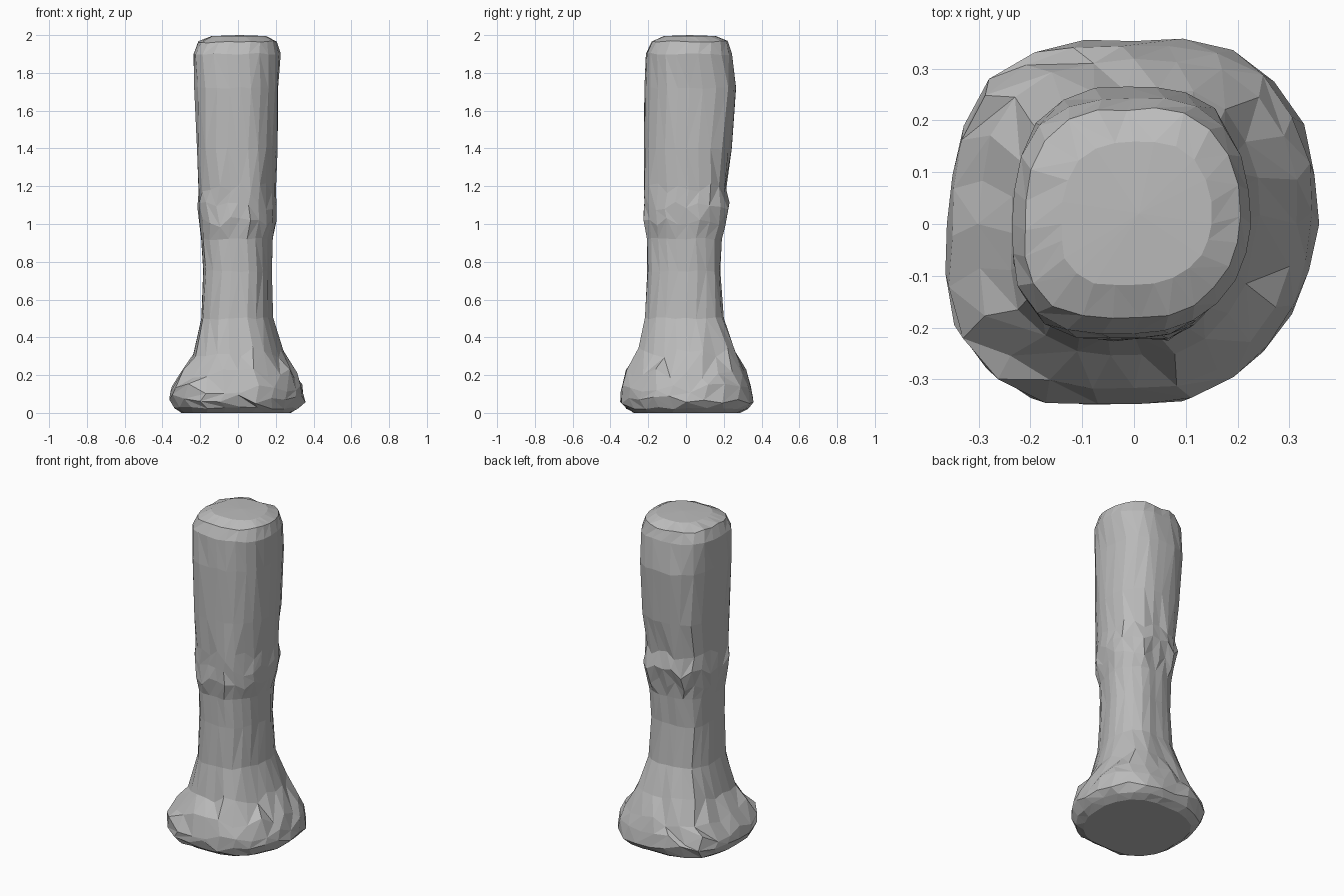
import bpy, bmesh, math, random
from mathutils import Vector

cube = bpy.data.objects.get("Cube")
if cube:
    bpy.data.objects.remove(cube, do_unlink=True)

random.seed(4)
SIDES = 24

# Pillar outline: height, right, left, front and back reach
OUTLINE = [
    (0.00, -.30, .28, -.28, .29),
    (0.025, -.335, .32, -.325, .335),
    (0.075, -.36, .355, -.35, .36),
    (0.13, -.355, .345, -.355, .35),
    (0.21, -.30, .315, -.32, .32),
    (0.32, -.24, .245, -.265, .27),
    (0.50, -.195, .19, -.225, .205),
    (0.75, -.185, .18, -.215, .185),
    (0.92, -.195, .185, -.215, .195),
    (1.01, -.205, .205, -.235, .215),
    (1.09, -.215, .21, -.225, .235),
    (1.19, -.205, .205, -.23, .22),
    (1.40, -.215, .21, -.225, .245),
    (1.72, -.23, .215, -.225, .27),
    (1.90, -.235, .225, -.215, .245),
    (1.965, -.21, .205, -.185, .225),
    (1.995, -.14, .15, -.12, .16),
]


def section_point(angle, right, left, front, back):
    """Point on a rounded, slightly lopsided square."""
    c, s = math.cos(angle), math.sin(angle)
    corner = math.sin(2 * angle) ** 2
    r = (abs(c) ** 2.7 + abs(s) ** 2.7) ** (-1 / 2.7)
    if c < 0 and s < 0:
        r *= 1 + 0.05 * corner
    elif c > 0 and s < 0:
        r *= 1 - 0.07 * corner
    x = r * c * (left if c > 0 else -right)
    y = r * s * (back if s > 0 else -front)
    return x, y


# Vertical carved grooves, one depth for each column of facets
groove = [random.uniform(0, 0.055) for _ in range(SIDES)]
bm = bmesh.new()
rings = []
for level, (z, *reach) in enumerate(OUTLINE):
    shaft = 0.3 < z < 1.3
    band = 0.95 < z < 1.25
    base = 0.05 < z < 0.35
    ring = []
    for i in range(SIDES):
        angle = math.tau * (i + 0.25 * (level % 2)) / SIDES
        x, y = section_point(angle, *reach)
        depth = groove[i] * (1 if shaft else 0.3)
        depth += random.uniform(-0.03, 0.03) if band else random.uniform(-0.012, 0.012)
        wobble = 0.028 if band or base else 0.006
        lift = random.uniform(-wobble, wobble) if 0 < z < 1.98 else 0
        ring.append(bm.verts.new((x * (1 - depth), y * (1 - depth), max(0, z + lift))))
    rings.append(ring)

# Facets between neighbouring rings, split with varying diagonals
for low, high in zip(rings, rings[1:]):
    for i in range(SIDES):
        j = (i + 1) % SIDES
        a, b, c, d = low[i], low[j], high[j], high[i]
        if random.random() < 0.5:
            bm.faces.new((a, b, c))
            bm.faces.new((a, c, d))
        else:
            bm.faces.new((a, b, d))
            bm.faces.new((b, c, d))

# Flat foot and gently crowned top
bm.faces.new(list(reversed(rings[0])))
crown = bm.verts.new(Vector((0.01, 0.02, 2.0)))
for i in range(SIDES):
    bm.faces.new((rings[-1][i], rings[-1][(i + 1) % SIDES], crown))
bmesh.ops.recalc_face_normals(bm, faces=bm.faces)

mesh = bpy.data.meshes.new("stone_pillar")
bm.to_mesh(mesh)
bm.free()
pillar = bpy.data.objects.new("stone_pillar", mesh)
bpy.context.collection.objects.link(pillar)

# Plain grey stone
stone = bpy.data.materials.new("grey_stone")
stone.use_nodes = True
colour = (0.5, 0.5, 0.5, 1)
stone.diffuse_color = colour
stone.node_tree.nodes["Principled BSDF"].inputs["Base Color"].default_value = colour
mesh.materials.append(stone)
